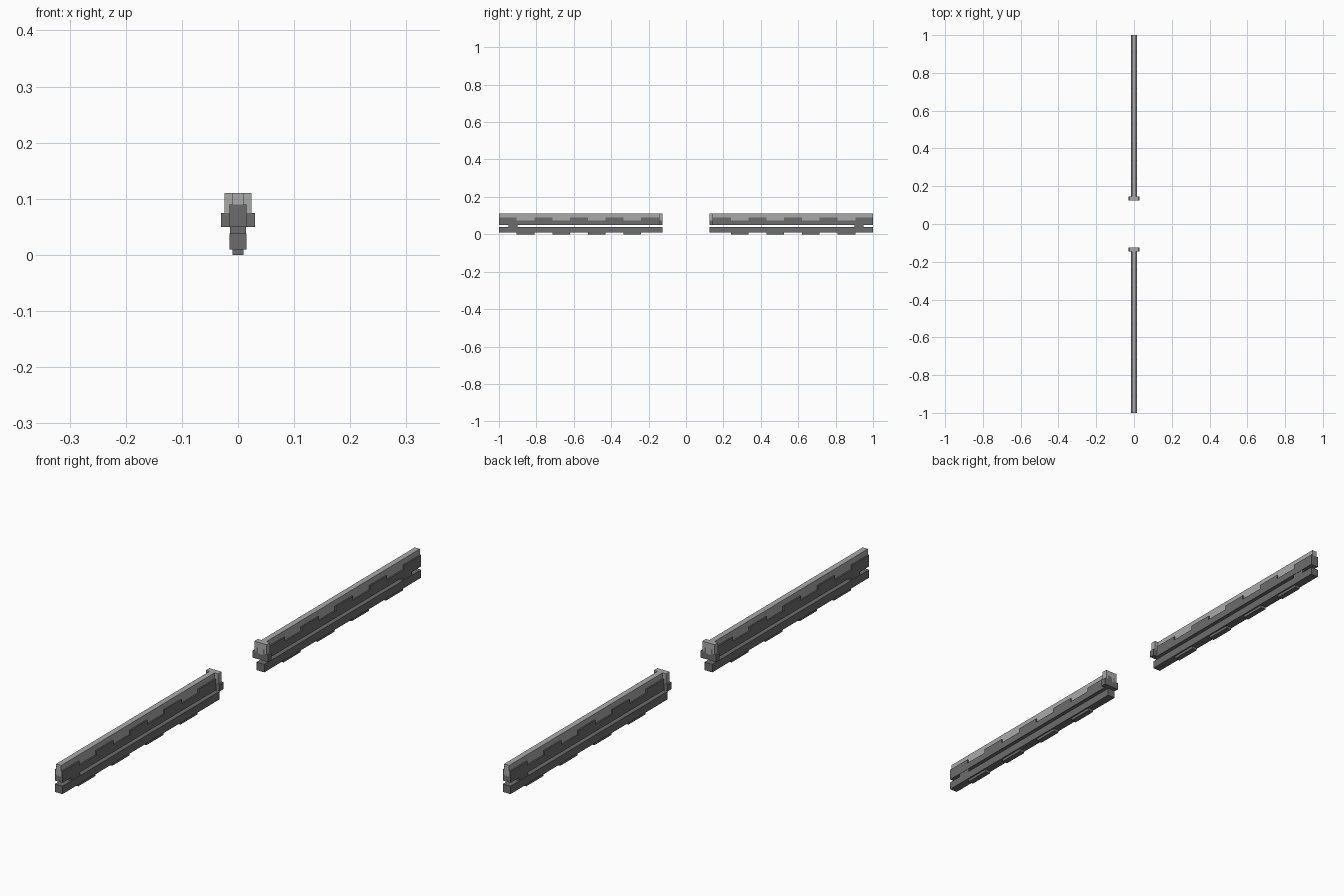
import bpy, bmesh

if "Cube" in bpy.data.objects:
    bpy.data.objects.remove(bpy.data.objects["Cube"])


def mat(name, v):
    m = bpy.data.materials.new(name)
    m.diffuse_color = (v, v, v, 1)
    m.use_nodes = True
    m.node_tree.nodes["Principled BSDF"].inputs["Base Color"].default_value = m.diffuse_color
    return m


DARK, LIGHT = mat("dark_grey", 0.15), mat("light_grey", 0.4)


def prism(name, pts, axis, a, b, m):
    """Extrude a closed 2D outline along x (pts are y,z) or y (pts are x,z)."""
    place = (lambda p, t: (t, p[0], p[1])) if axis == 'x' else (lambda p, t: (p[0], t, p[1]))
    bm = bmesh.new()
    lo = [bm.verts.new(place(p, a)) for p in pts]
    hi = [bm.verts.new(place(p, b)) for p in pts]
    bm.faces.new(lo)
    bm.faces.new(hi)
    for i in range(len(pts)):
        j = (i + 1) % len(pts)
        bm.faces.new((lo[i], lo[j], hi[j], hi[i]))
    bmesh.ops.recalc_face_normals(bm, faces=bm.faces)
    me = bpy.data.meshes.new(name)
    bm.to_mesh(me)
    bm.free()
    me.materials.append(m)
    ob = bpy.data.objects.new(name, me)
    bpy.context.collection.objects.link(ob)
    # second rail is a mirror image across y
    mod = ob.modifiers.new("mirror", 'MIRROR')
    mod.use_axis = (False, True, False)
    return ob


def box(name, hx, y0, y1, z0, z1, m):
    return prism(name, [(y0, z0), (y1, z0), (y1, z1), (y0, z1)], 'x', -hx, hx, m)


IN, OUT = 0.125, 1.0
STEP, FIRST = 0.095, 0.24
starts = [FIRST + 2 * STEP * i for i in range(4)]

# upper body with stepped top edge
outline = [(IN, 0.05), (OUT, 0.05), (OUT, 0.09)]
for s in reversed(starts):
    outline += [(s + STEP, 0.09), (s + STEP, 0.075), (s, 0.075), (s, 0.09)]
outline += [(IN, 0.09)]
prism("upper_body", outline, 'x', -0.015, 0.015, DARK)

# narrow top ridge
box("top_ridge", 0.01, IN, OUT, 0.07, 0.11, LIGHT)

# lower bar, its joining block and the tabs beneath
box("lower_bar", 0.015, IN, OUT, 0.01, 0.038, DARK)
box("joining_block", 0.014, 0.9, 0.95, 0.038, 0.05, DARK)
for s in starts:
    box("bottom_tab", 0.01, s, s + STEP, 0.0, 0.01, DARK)

# end guard
box("guard_base", 0.03, IN, IN + 0.02, 0.05, 0.075, DARK)
box("guard_top", 0.024, IN, IN + 0.02, 0.075, 0.11, LIGHT)
